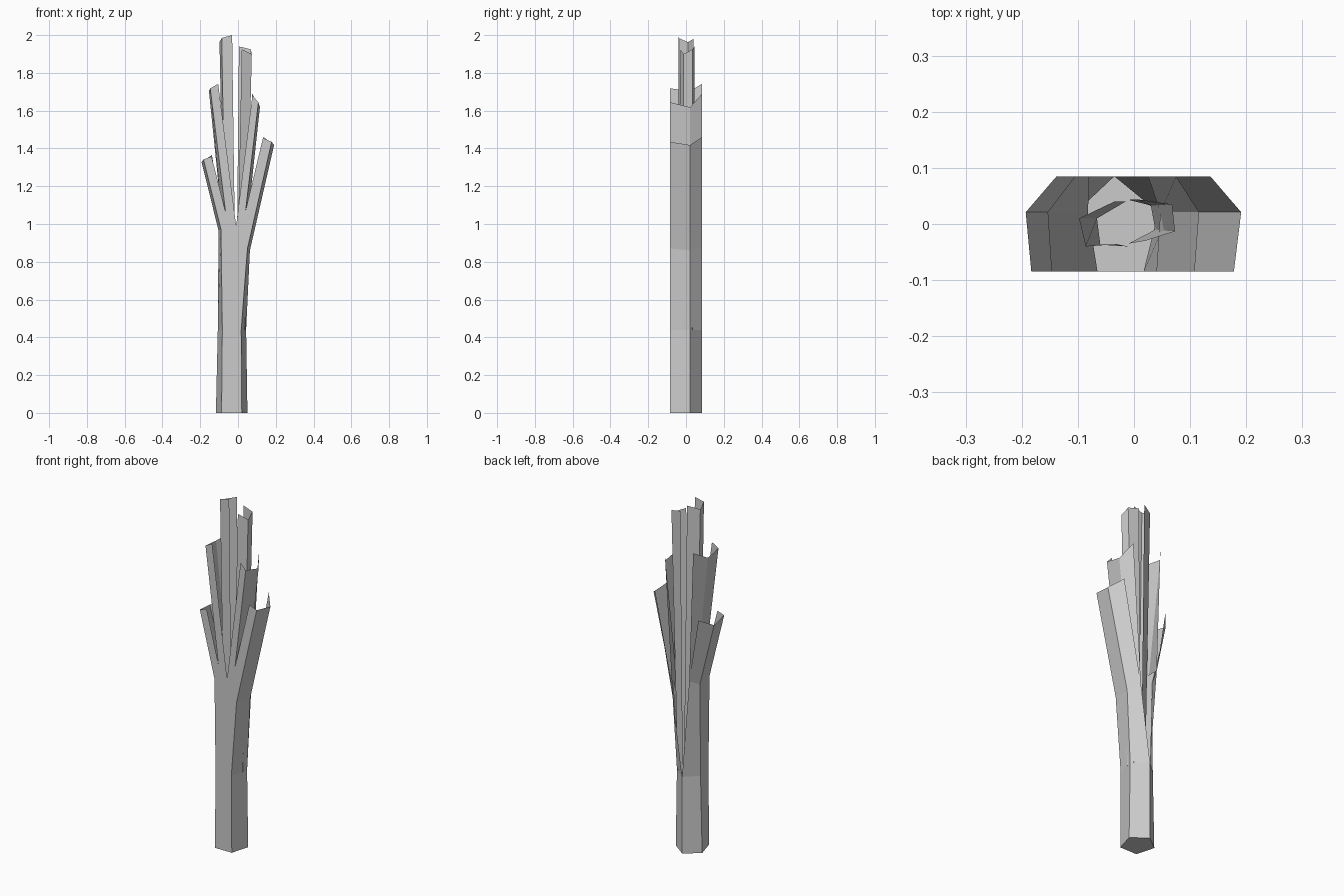
import bpy

if "Cube" in bpy.data.objects:
    bpy.data.objects.remove(bpy.data.objects["Cube"])

grey = bpy.data.materials.new("plain grey")
grey.use_nodes = True
grey.diffuse_color = (0.6, 0.6, 0.6, 1)
grey.node_tree.nodes["Principled BSDF"].inputs["Base Color"].default_value = (0.6, 0.6, 0.6, 1)

FRONT, SIDE, BACK = -0.085, 0.021, 0.085


def row(depths, pairs):
    """Points from one y per point and (x, z) pairs."""
    return [(x, y, z) for y, (x, z) in zip(depths, pairs)]


def sheet(name, rows, closed=False, flip=False, cap=False):
    """Open shell joining rows of points, listed from bottom to top."""
    n = len(rows[0])
    verts = [p for r in rows for p in r]
    faces = []
    for k in range(len(rows) - 1):
        for i in range(n if closed else n - 1):
            j = (i + 1) % n
            faces.append((k * n + i, k * n + j, (k + 1) * n + j, (k + 1) * n + i))
    if flip:
        faces = [f[::-1] for f in faces]
    if cap:
        faces.append(tuple(reversed(range(n))))
    mesh = bpy.data.meshes.new(name)
    mesh.from_pydata(verts, [], faces)
    mesh.materials.append(grey)
    bpy.context.collection.objects.link(bpy.data.objects.new(name, mesh))


# Five-sided stalk base
ring = (FRONT, FRONT, SIDE, BACK, SIDE)
NECK = 0.44
base = row(ring, [(x, 0) for x in (-0.087, 0.02, 0.05, -0.035, -0.117)])
neck = row(ring, [(x, NECK) for x in (-0.083, 0.017, 0.043, -0.035, -0.107)])
sheet("stalk_base", [base, neck], closed=True, cap=True)

# Each half: centre front, split, front corner, side corner, back edge
half = (FRONT, FRONT, FRONT, SIDE, BACK)
leaf = half[1:]
centre = (-0.01, 0.99)
halves = {
    "left": dict(
        neck=(0.008, 0.012, 0.017, 0.043, -0.035),
        bend=[(0.04, 1.07), (0.05, 0.87), (0.063, 0.86), (0.025, 0.88)],
        outer=[(0.132, 1.455), (0.178, 1.435), (0.191, 1.418), (0.136, 1.46)],
        inside=(0.047, 0.98),
        second=[(0.076, 1.68), (0.108, 1.645), (0.116, 1.618), (0.075, 1.69)]),
    "right": dict(
        neck=(0.008, -0.04, -0.083, -0.107, -0.035),
        bend=[(-0.065, 1.06), (-0.09, 0.97), (-0.103, 0.965), (-0.08, 1.0)],
        outer=[(-0.14, 1.357), (-0.183, 1.342), (-0.193, 1.328), (-0.138, 1.365)],
        inside=(-0.082, 1.0),
        second=[(-0.105, 1.742), (-0.147, 1.718), (-0.154, 1.705), (-0.105, 1.742)]),
}
for side, h in halves.items():
    flip = side == "right"
    low = row(half, [(x, NECK) for x in h["neck"]])
    bend = row(half, [centre] + h["bend"])
    sheet(side + "_stalk_half", [low, bend], flip=flip)
    sheet(side + "_outer_leaf", [bend[1:], row(leaf, h["outer"])], flip=flip)
    root = row(leaf, [centre, h["bend"][0], h["inside"], h["bend"][3]])
    sheet(side + "_second_leaf", [root, row(leaf, h["second"])], flip=flip)

# Tall inner leaves, folded around the hollow core
sheet("right_inner_leaf", [
    row((-0.04, -0.037, 0.01, 0.04), [(x, NECK) for x in (-0.01, -0.06, -0.066, -0.015)]),
    row((-0.036, -0.04, 0.01, 0.04), [(-0.031, 2.0), (-0.086, 1.985), (-0.098, 1.963), (-0.035, 1.98)]),
], flip=True)
sheet("left_inner_leaf", [
    row((-0.035, -0.01, 0.033, 0.043), [(x, NECK) for x in (-0.01, 0.038, 0.03, -0.01)]),
    row((-0.03, -0.013, 0.035, 0.044), [(0.02, 1.925), (0.073, 1.9), (0.068, 1.925), (0.005, 1.94)]),
])
